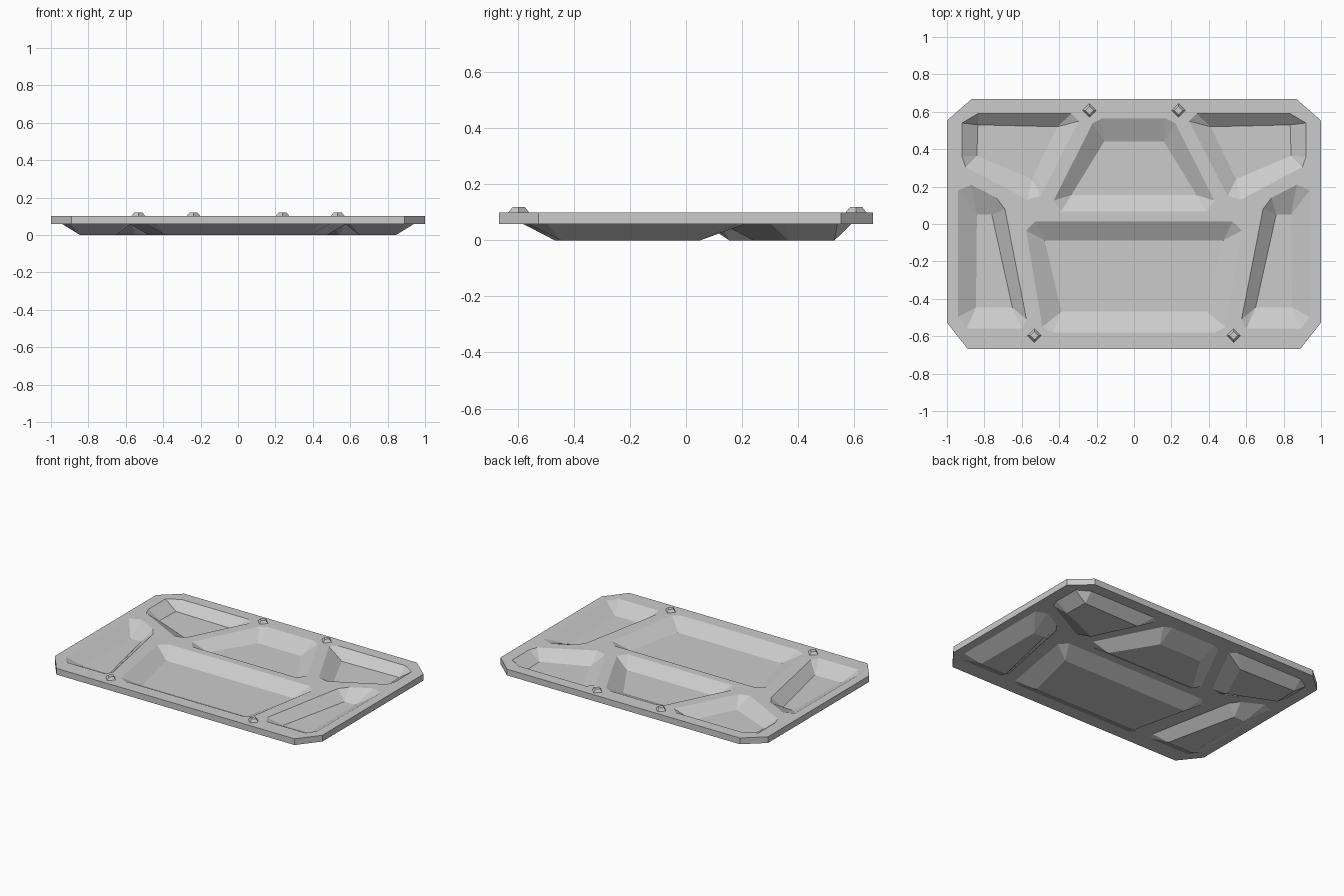
import bpy, bmesh
from mathutils import Vector

TOP, FLOOR, SHEET = 0.10, 0.042, 0.042

cube = bpy.data.objects.get("Cube")
if cube:
    bpy.data.objects.remove(cube, do_unlink=True)

grey = bpy.data.materials.new("matte grey")
grey.use_nodes = True
colour = (0.6, 0.6, 0.6, 1)
grey.diffuse_color = colour
grey.node_tree.nodes["Principled BSDF"].inputs["Base Color"].default_value = colour


def flip(points):
    return [(-x, y) for x, y in reversed(points)]


def finish(bm, name):
    bmesh.ops.recalc_face_normals(bm, faces=bm.faces)
    mesh = bpy.data.meshes.new(name)
    bm.to_mesh(mesh)
    bm.free()
    mesh.materials.append(grey)
    obj = bpy.data.objects.new(name, mesh)
    bpy.context.collection.objects.link(obj)
    return obj


def loop(bm, points, z):
    verts = [bm.verts.new((x, y, z)) for x, y in points]
    edges = [bm.edges.new((v, verts[(i + 1) % len(verts)])) for i, v in enumerate(verts)]
    return verts, edges


# Outline of the tray, left half mirrored
half = [(-0.87, 0.667), (-1, 0.553), (-1, -0.527), (-0.89, -0.667)]
outline = half + flip(half)

# Each pocket: rim with two points per corner, floor with one
front_rim = [(-0.527, 0.013), (-0.577, -0.035), (-0.49, -0.55), (-0.435, -0.58)]
front_floor = [(-0.477, -0.088), (-0.388, -0.468)]
back_rim = [(-0.17, 0.565), (-0.22, 0.54), (-0.43, 0.125), (-0.39, 0.067)]
back_floor = [(-0.16, 0.44), (-0.335, 0.155)]
corner_rim = [(-0.835, 0.59), (-0.92, 0.54), (-0.92, 0.36), (-0.9, 0.305),
              (-0.57, 0.13), (-0.5, 0.15), (-0.295, 0.55), (-0.335, 0.59)]
corner_floor = [(-0.835, 0.53), (-0.84, 0.365), (-0.545, 0.24), (-0.41, 0.52)]
side_rim = [(-0.87, 0.21), (-0.94, 0.18), (-0.94, -0.495), (-0.895, -0.56),
            (-0.60, -0.56), (-0.575, -0.51), (-0.69, 0.08), (-0.735, 0.14)]
side_floor = [(-0.84, 0.05), (-0.845, -0.447), (-0.65, -0.447), (-0.76, 0.05)]

pockets = [(front_rim + flip(front_rim), front_floor + flip(front_floor)),
           (back_rim + flip(back_rim), back_floor + flip(back_floor))]
for rim, floor in ((corner_rim, corner_floor), (side_rim, side_floor)):
    pockets += [(rim, floor), (flip(rim), flip(floor))]

# Tray: flat deck with holes, then sloped walls and floors
bm = bmesh.new()
deck_edges = loop(bm, outline, TOP)[1]
rims = []
for rim, floor in pockets:
    verts, edges = loop(bm, rim, TOP)
    deck_edges += edges
    rims.append((verts, floor))
bmesh.ops.triangle_fill(bm, edges=deck_edges, use_beauty=True, normal=Vector((0, 0, 1)))
for rim, floor in rims:
    base = loop(bm, floor, FLOOR)[0]
    bm.faces.new(base)
    for i, corner in enumerate(base):
        after = (i + 1) % len(base)
        bm.faces.new((rim[2 * i], rim[2 * i + 1], corner))
        bm.faces.new((rim[2 * i + 1], rim[2 * after], base[after], corner))

# Thicken straight down so the pockets bulge below the deck
bmesh.ops.recalc_face_normals(bm, faces=bm.faces)
copy = bmesh.ops.extrude_face_region(bm, geom=bm.faces[:], use_keep_orig=True)
lower = [g for g in copy["geom"] if isinstance(g, bmesh.types.BMVert)]
bmesh.ops.translate(bm, verts=lower, vec=(0, 0, -SHEET))
finish(bm, "tray")

# Small diamond studs on the deck
for label, x, y in (("back", 0.238, 0.607), ("front", 0.533, -0.597)):
    for side, sign in (("left", 1), ("right", -1)):
        bm = bmesh.new()
        bmesh.ops.create_cone(bm, cap_ends=True, segments=4, radius1=0.038,
                              radius2=0.022, depth=0.02)
        stud = finish(bm, f"{label}_{side}_stud")
        stud.location = (sign * x, y, TOP + 0.009)
